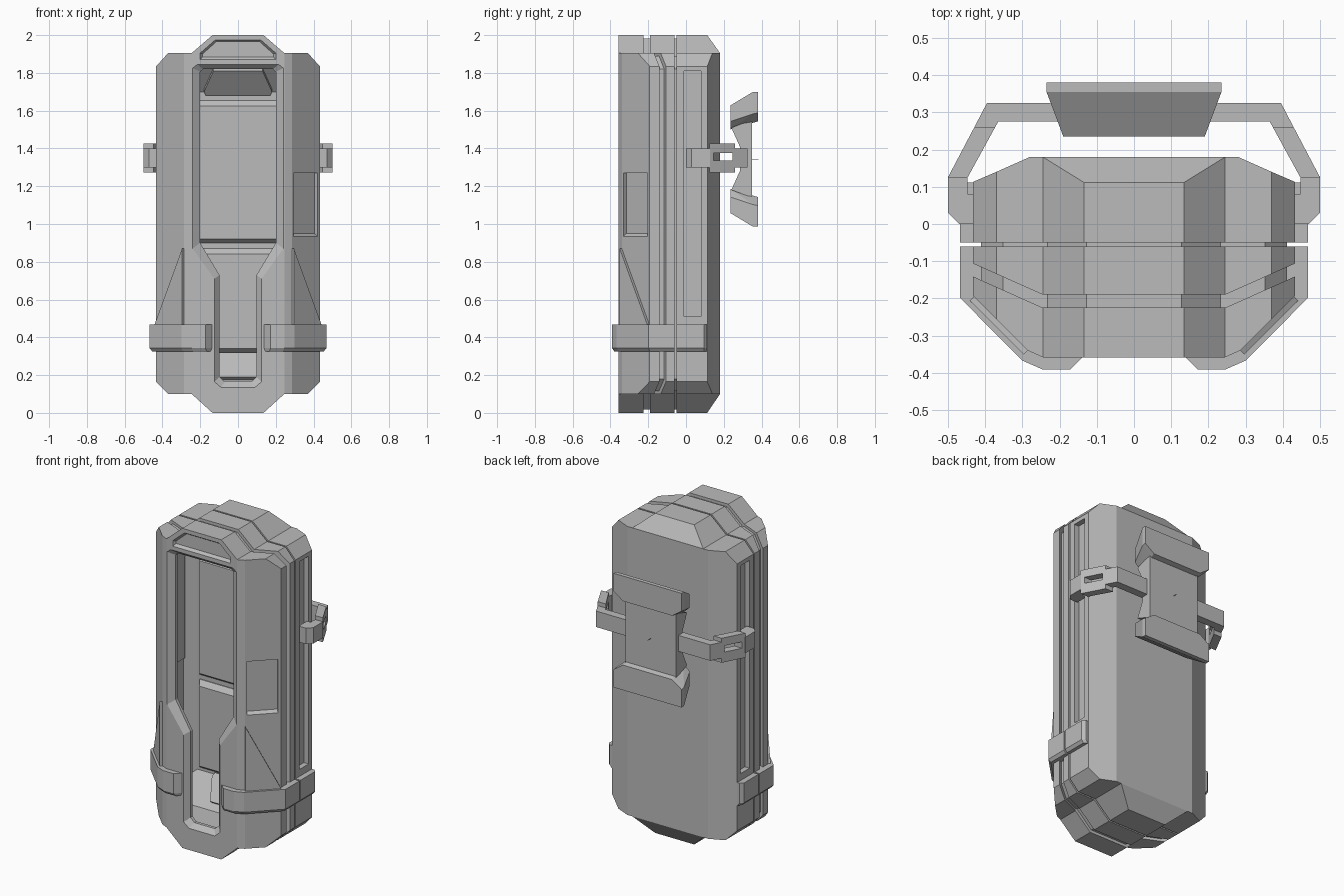
import bpy, bmesh
from mathutils import Vector

if "Cube" in bpy.data.objects:
    bpy.data.objects.remove(bpy.data.objects["Cube"])

grey = bpy.data.materials.new("plain grey")
grey.use_nodes = True
COLOUR = (0.5, 0.5, 0.5, 1)
grey.diffuse_color = COLOUR
grey.node_tree.nodes["Principled BSDF"].inputs["Base Color"].default_value = COLOUR


def finish(name, bm):
    bmesh.ops.recalc_face_normals(bm, faces=bm.faces)
    mesh = bpy.data.meshes.new(name)
    bm.to_mesh(mesh)
    bm.free()
    mesh.materials.append(grey)
    ob = bpy.data.objects.new(name, mesh)
    bpy.context.collection.objects.link(ob)
    return ob


def place(p, axis, d):
    """2D point plus depth along the given axis"""
    return {"x": (d, p[0], p[1]), "y": (p[0], d, p[1]), "z": (p[0], p[1], d)}[axis]


def loft(name, axis, *rings):
    """Solid through matching outlines, each given as (points, depth)"""
    bm = bmesh.new()
    loops = [[bm.verts.new(place(p, axis, d)) for p in pts] for pts, d in rings]
    for a, b in zip(loops, loops[1:]):
        for i in range(len(a)):
            j = (i + 1) % len(a)
            bm.faces.new((a[i], a[j], b[j], b[i]))
    bm.faces.new(loops[0])
    bm.faces.new(loops[-1])
    return finish(name, bm)


def prism(name, axis, pts, a, b):
    return loft(name, axis, (pts, a), (pts, b))


def hull(name, points):
    bm = bmesh.new()
    for p in points:
        bm.verts.new(p)
    bmesh.ops.convex_hull(bm, input=bm.verts)
    bmesh.ops.dissolve_limit(bm, angle_limit=0.01, verts=bm.verts, edges=bm.edges)
    return finish(name, bm)


def block(name, xs, ys, zs, s=1):
    return hull(name, [(s * x, y, z) for x in xs for y in ys for z in zs])


def sym(half):
    return half + [(-x, y) for x, y in reversed(half)]


def flip(pts, s):
    return [(s * p[0], *p[1:]) for p in pts]


def boolean(ob, cutter, op="DIFFERENCE"):
    mod = ob.modifiers.new("cut", "BOOLEAN")
    mod.object, mod.operation, mod.solver = cutter, op, "EXACT"
    bpy.context.view_layer.objects.active = ob
    bpy.ops.object.modifier_apply(modifier=mod.name)


# Case outlines: front silhouette and side chamfers at the back
silhouette = sym([(0.135, 2), (0.245, 1.905), (0.37, 1.905), (0.433, 1.835),
                  (0.433, 0.165), (0.37, 0.1), (0.245, 0.1), (0.135, 0)])
outer = prism("outer_helper", "y", silhouette, -0.6, 0.6)
inner = prism("inner_helper", "y", [(x * 0.95, 1 + (z - 1) * 0.982) for x, z in silhouette], -0.6, 0.6)
chamfer = prism("chamfer_helper", "x", [(-0.6, 0), (0.112, 0), (0.18, 0.1), (0.18, 1.905),
                                        (0.112, 2), (-0.6, 2)], -0.6, 0.6)

# Case layers, cut from plan profiles
front_shell = prism("front_shell", "z", sym([(0.245, -0.358), (0.285, -0.34), (0.435, -0.19),
                                             (0.435, -0.14), (0.245, -0.225)]), -0.1, 2.1)
middle_shell = prism("middle_shell", "z", sym([(0.245, -0.19), (0.435, -0.105), (0.435, -0.06)]), -0.1, 2.1)
back_shell = prism("back_shell", "z", sym([(0.435, -0.05), (0.435, 0.112), (0.37, 0.14),
                                           (0.28, 0.18)]), -0.1, 2.1)
core = prism("core", "z", sym([(0.24, -0.33), (0.44, -0.13), (0.44, 0.08)]), -0.1, 2.1)
for shell, shape in ((front_shell, outer), (middle_shell, outer), (back_shell, outer), (core, inner)):
    boolean(shell, shape, "INTERSECT")
boolean(back_shell, chamfer, "INTERSECT")

# Hollow interior with sloped ends
cavity = prism("cavity_helper", "z", sym([(0.24, -0.31), (0.37, -0.18), (0.37, -0.01), (0.3, 0.03)]), 0.1, 1.9)
ends = prism("ends_helper", "x", [(-0.5, 0.14), (-0.1, 0.14), (0.03, 0.3), (0.03, 1.7),
                                  (-0.1, 1.86), (-0.5, 1.86)], -0.5, 0.5)
boolean(cavity, ends, "INTERSECT")

# Front opening with a sloped lip
lip = sym([(0.215, 1.845), (0.24, 1.825), (0.24, 0.87), (0.125, 0.71), (0.125, 0.165), (0.09, 0.135)])
hole = sym([(0.185, 1.82), (0.2, 1.805), (0.2, 0.9), (0.098, 0.73), (0.098, 0.19), (0.07, 0.165)])
opening = loft("opening_helper", "y", (lip, -0.4), (lip, -0.358), (hole, -0.33), (hole, -0.25))
for shell in (front_shell, middle_shell, back_shell, core):
    boolean(shell, cavity)
for shell in (front_shell, core):
    boolean(shell, opening)
cutters = [outer, inner, chamfer, cavity, ends, opening]

# Recess above the opening
brow = sym([(0.12, 1.975), (0.2, 1.905), (0.2, 1.87)])
brow_floor = sym([(0.115, 1.965), (0.188, 1.9), (0.188, 1.885)])
cut = loft("brow_helper", "y", (brow, -0.4), (brow, -0.358), (brow_floor, -0.343))
boolean(front_shell, cut)
cutters.append(cut)

# Single recessed panel on the left front corner
outside = [(0.45, -0.235), (0.325, -0.36)]
wide = outside + [(0.295, -0.33), (0.42, -0.205)]
deep = outside + [(0.281, -0.316), (0.406, -0.191)]
cut = loft("panel_helper", "z", (wide, 0.935), (deep, 0.95), (deep, 1.27))
boolean(front_shell, cut)
cutters.append(cut)

# Liner pads on the interior back wall and sloped ends
for name, top, bottom in (("upper_liner", 1.655, 0.9), ("lower_liner", 0.87, 0.32)):
    loft(name, "y", (sym([(0.285, top), (0.285, bottom)]), 0.04),
         (sym([(0.285, top), (0.285, bottom)]), 0.025),
         (sym([(0.265, top - 0.03), (0.265, bottom + 0.02)]), 0))
for k in (1, -1):
    slope = [(0.18, 0.72), (0.17, 0.7), (0.13, 0.83)]
    hull("end_liner", [(s * x, 0.04 - (z - 0.7) * 0.81 - d, 1 + k * (z - d * 0.81))
                       for x, z in slope for s in (1, -1) for d in (0, 0.025)])

for s in (1, -1):
    # Long side slots and liner pads on the interior side walls
    cut = block("slot_helper", (0.4, 0.5), (-0.01, 0.08), (0.51, 1.81), s)
    boolean(back_shell, cut)
    boolean(core, cut)
    cutters.append(cut)
    block("side_liner", (0.355, 0.375), (-0.17, -0.015), (1.0, 1.8), s)

    # Collar band around the lower case, chamfered below
    front = flip([(0.468, -0.06), (0.468, -0.198), (0.3, -0.367), (0.245, -0.391), (0.172, -0.391),
                  (0.135, -0.355), (0.135, -0.34), (0.24, -0.33), (0.28, -0.315), (0.405, -0.18),
                  (0.405, -0.06)], s)
    rear = flip([(0.468, -0.05), (0.468, 0.095), (0.45, 0.112), (0.405, 0.112), (0.405, -0.05)], s)
    for name, pts in (("front_collar", front), ("rear_collar", rear)):
        under = [(x * 0.97, y * 0.97 if y < -0.1 else y) for x, y in pts]
        loft(name, "z", (under, 0.325), (pts, 0.343), (pts, 0.467))

    # Triangular gusset on the front corner
    tri = [Vector((0.285, -0.34, 0.87)), Vector((0.43, -0.195, 0.47)), Vector((0.285, -0.34, 0.46)),
           Vector((0.43, -0.195, 0.46))]
    out = Vector((0.011, -0.011, 0))
    hull("gusset", flip([p + k * out for p in tri for k in (-1, 1)], s))

    # Strap mount, slotted clasp and elbow
    prism("strap_mount", "z", flip([(0.42, 0), (0.47, 0), (0.5, 0.03), (0.5, 0.127), (0.447, 0.127),
                                    (0.447, 0.08), (0.42, 0.08)], s), 1.3, 1.4)
    clasp = prism("strap_clasp", "z", flip([(0.5, 0.125), (0.429, 0.26), (0.373, 0.26), (0.447, 0.125)], s),
                  1.272, 1.425)
    cut = block("clasp_helper", (0.3, 0.6), (0.145, 0.245), (1.335, 1.375), s)
    boolean(clasp, cut)
    cutters.append(cut)
    prism("strap_elbow", "z", flip([(0.429, 0.26), (0.395, 0.325), (0.1, 0.325), (0.1, 0.275),
                                    (0.365, 0.275), (0.373, 0.26)], s), 1.3, 1.4)

# Back carrier: hollow-sided plate, flared pads above and below, and a pin
prism("carrier_plate", "x", [(0.24, 1.51), (0.35, 1.55), (0.35, 1.14), (0.24, 1.18),
                             (0.285, 1.28), (0.285, 1.41)], -0.175, 0.175)
for k in (1, -1):
    edge = [(0.19, 0.235, 0.285), (0.19, 0.235, 0.2), (0.145, 0.235, 0.158), (0.235, 0.355, 0.357),
            (0.235, 0.38, 0.357), (0.235, 0.38, 0.245), (0.235, 0.355, 0.24),
            (0.17, 0.38, 0.2), (0.17, 0.355, 0.195)]
    hull("carrier_pad", [(s * x, y, 1.343 + k * z) for x, y, z in edge for s in (1, -1)])
hull("carrier_pin", [(0, 0.391, 1.343)] + [(x, 0.34, 1.343 + z) for x in (-0.0015, 0.0015)
                                           for z in (-0.0015, 0.0015)])

for cut in cutters:
    bpy.data.objects.remove(cut)
